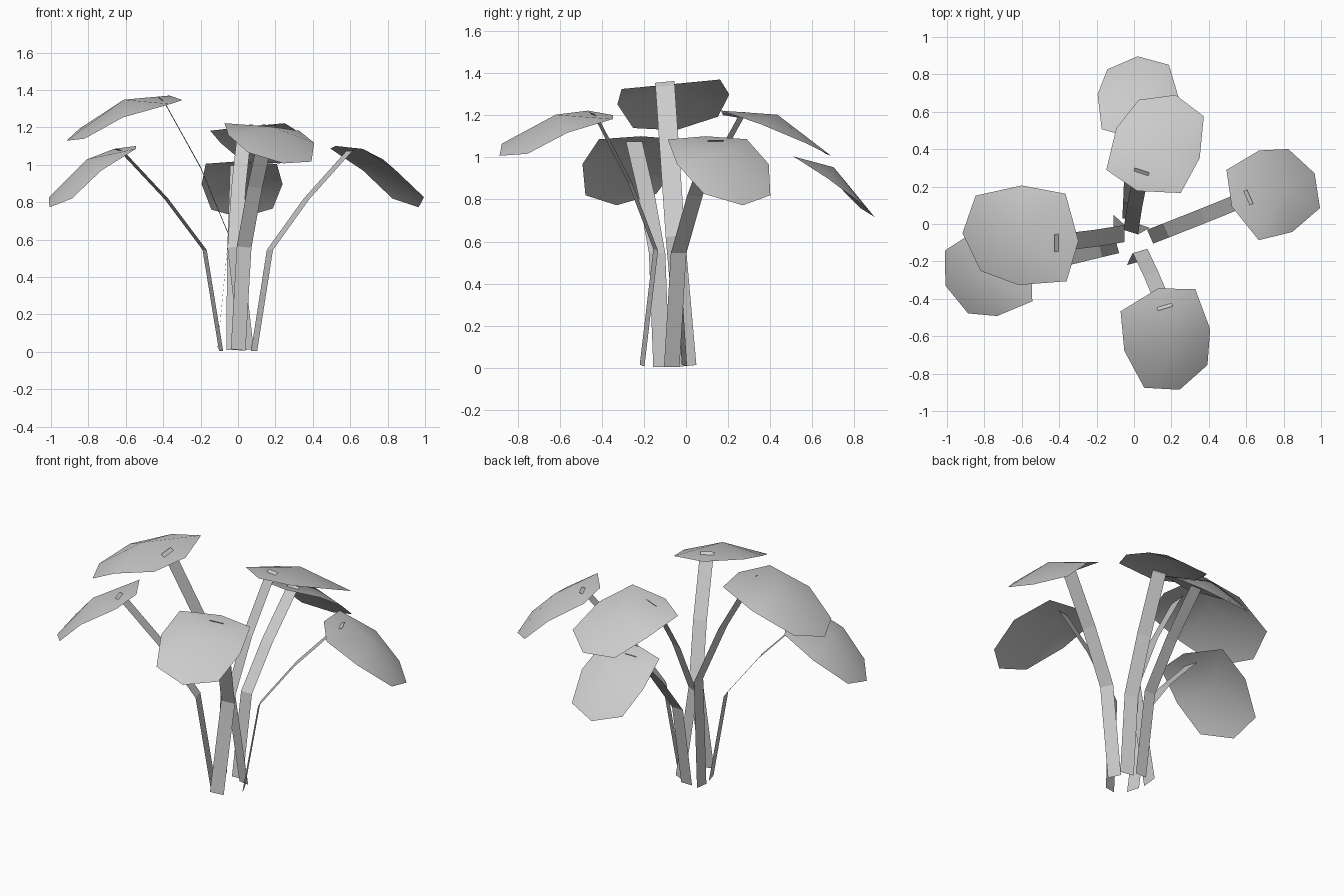
import bpy, bmesh
from math import radians
from mathutils import Matrix, Vector

cube = bpy.data.objects.get("Cube")
if cube:
    bpy.data.objects.remove(cube, do_unlink=True)

grey = bpy.data.materials.new("plain_grey")
grey.use_nodes = True
grey.diffuse_color = (0.6, 0.6, 0.6, 1)
bsdf = next(n for n in grey.node_tree.nodes if n.type == 'BSDF_PRINCIPLED')
bsdf.inputs["Base Color"].default_value = grey.diffuse_color

# Leaf rim: outward, sideways, up, measured from the top of the stem
RIM = [(-.113, -.01, 0), (-.05, .207, 0), (.207, .234, -.07), (.41, .17, -.19),
       (.507, -.03, -.22), (.437, -.236, -.175), (.19, -.3, -.075), (-.044, -.263, 0)]
CROWN = (.2, -.035, 0)

# Stem centre line from the ground to the small flap above the leaf
STEM = [(-.3, .025, -1.34), (-.36, .02, -.72), (-.21, .01, -.36),
        (-.014, 0, -.006), (.014, 0, .014)]
HALF_WIDTH = Vector((0, .046, 0))


def finish(name, bm, matrix, smooth):
    bmesh.ops.transform(bm, matrix=matrix, verts=bm.verts)
    mesh = bpy.data.meshes.new(name)
    bm.to_mesh(mesh)
    bm.free()
    mesh.materials.append(grey)
    for poly in mesh.polygons:
        poly.use_smooth = smooth
    obj = bpy.data.objects.new(name, mesh)
    bpy.context.collection.objects.link(obj)


def leaf(name, matrix):
    bm = bmesh.new()
    crown = bm.verts.new(CROWN)
    rim = [bm.verts.new(p) for p in RIM]
    for a, b in zip(rim, rim[1:] + rim[:1]):
        # rim runs clockwise from above, so reverse it to face up
        bm.faces.new((crown, b, a))
    finish(name, bm, matrix, True)


def stem(name, matrix):
    bm = bmesh.new()
    rows = [[bm.verts.new(Vector(p) + HALF_WIDTH * s) for s in (-1, 1)] for p in STEM]
    for (a, b), (c, d) in zip(rows, rows[1:]):
        bm.faces.new((a, b, d, c))
    finish(name, bm, matrix, False)


# name: top of stem, heading, downward pitch, roll, size
SHOOTS = {
    "right_tall": ((-.41, -.1, 1.345), 180, 0, -5.5, 1.0),
    "front": ((.163, -.44, 1.2), -74, 0, -5.5, .89),
    "back_upper": ((.04, .275, 1.2), 72, 0, -5.5, .89),
    "left": ((.607, .14, 1.075), 24, 15, 0, .88),
    "right_low": ((-.635, -.25, 1.075), 196, 15, 0, .88),
    "back_lower": ((-.005, .546, .995), 90, 15, 0, .81),
}

for name, (top, heading, pitch, roll, size) in SHOOTS.items():
    matrix = (Matrix.Translation(top)
              @ Matrix.Rotation(radians(heading), 4, 'Z')
              @ Matrix.Rotation(radians(pitch), 4, 'Y')
              @ Matrix.Rotation(radians(roll), 4, 'X')
              @ Matrix.Scale(size, 4))
    leaf(name + "_leaf", matrix)
    stem(name + "_stem", matrix)
